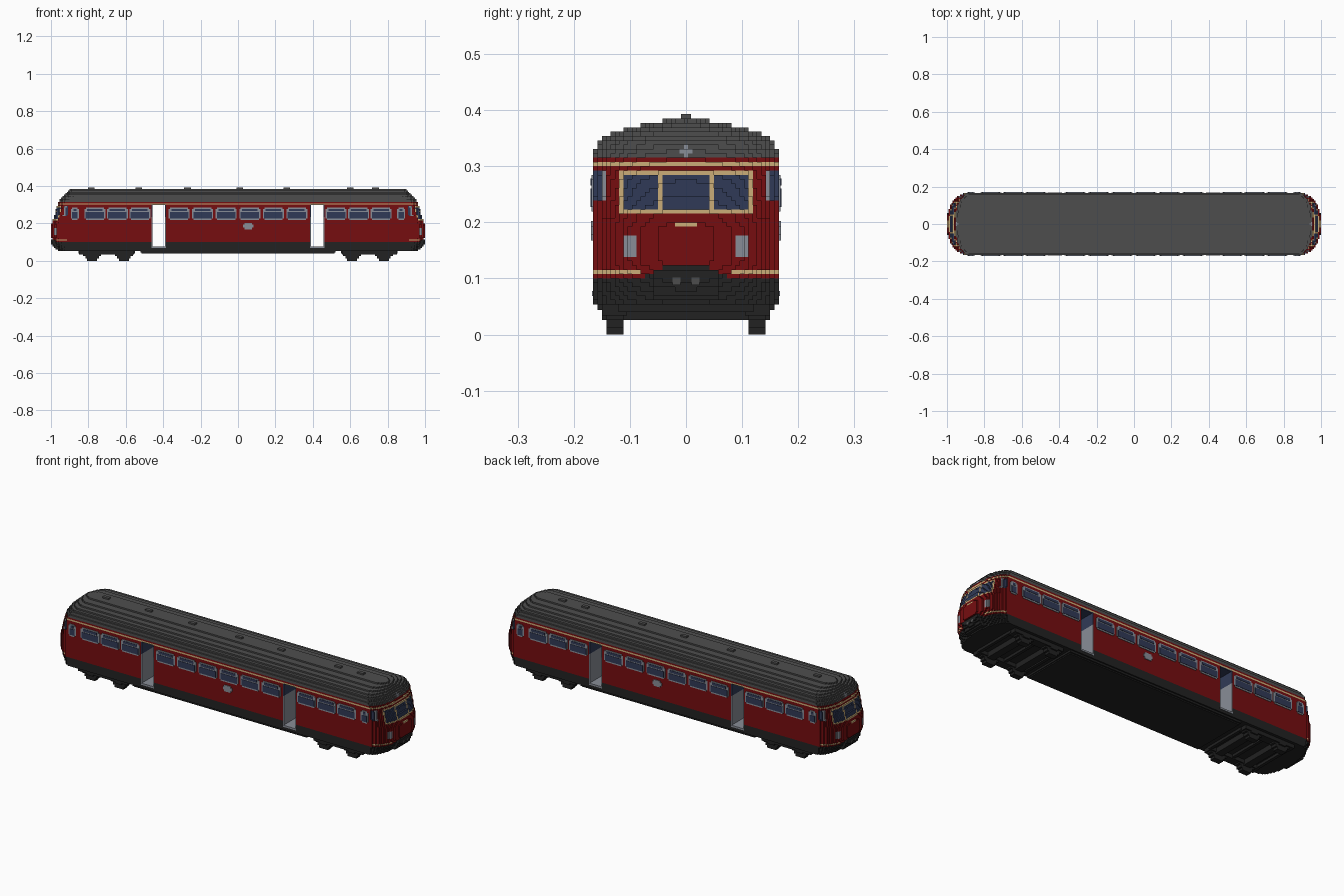
import bpy, bmesh

if "Cube" in bpy.data.objects:
    bpy.data.objects.remove(bpy.data.objects["Cube"])

V = 2 / 260            # brick cell size
SIDE = 21.5 * V        # half width of the car
DOOR_IN, DOOR_OUT = 0.385, 0.462
DOOR_LOW, DOOR_TOP = 10, 39   # door rows


def material(name, rgb):
    m = bpy.data.materials.new(name)
    m.use_nodes = True
    col = (*rgb, 1)
    m.diffuse_color = col
    node = next(n for n in m.node_tree.nodes if n.type == 'BSDF_PRINCIPLED')
    node.inputs["Base Color"].default_value = col
    node.inputs["Roughness"].default_value = 0.7
    return m


RED, BLACK, ROOF, CREAM, GREY, NAVY = range(6)
MATS = [material("dark red", (0.18, 0.004, 0.005)),
        material("black", (0.016, 0.016, 0.016)),
        material("roof grey", (0.076, 0.076, 0.076)),
        material("cream", (0.60, 0.42, 0.19)),
        material("light grey", (0.25, 0.27, 0.31)),
        material("navy glass", (0.030, 0.042, 0.095))]


def add_object(name, bm, mats, mirror=""):
    mesh = bpy.data.meshes.new(name)
    bm.to_mesh(mesh)
    bm.free()
    for m in mats:
        mesh.materials.append(m)
    ob = bpy.data.objects.new(name, mesh)
    bpy.context.scene.collection.objects.link(ob)
    if mirror:
        mod = ob.modifiers.new("mirror", 'MIRROR')
        mod.use_axis = ["x" in mirror, "y" in mirror, False]
        mod.use_mirror_merge = False
    return ob


def boxes(name, colour, items, mirror=""):
    """Boxes given as (x0, x1, y0, y1, z0, z1), joined in one object."""
    bm = bmesh.new()
    for x0, x1, y0, y1, z0, z1 in items:
        verts = bmesh.ops.create_cube(bm, size=1)["verts"]
        for v in verts:
            v.co = (x1 if v.co.x > 0 else x0, y1 if v.co.y > 0 else y0,
                    z1 if v.co.z > 0 else z0)
    return add_object(name, bm, [MATS[colour]], mirror)


# Side outline of the nose (height, reach) and stepped roof half widths by row
NOSE = [(0.05, 0.955), (0.10, 0.985), (0.13, 1.0), (0.19, 1.0), (0.22, 0.99),
        (0.29, 0.968), (0.32, 0.955), (0.345, 0.94), (0.362, 0.92), (0.39, 0.885)]
ROOF_STEPS = {43: 20, 44: 20, 45: 19, 46: 17, 47: 14, 48: 10, 49: 5}
BOTTOM, TOP = 7, 50


def tip(z):
    for (z0, x0), (z1, x1) in zip(NOSE, NOSE[1:]):
        if z <= z1:
            return x0 + (x1 - x0) * max(0, (z - z0) / (z1 - z0))
    return NOSE[-1][1]


def depth(j, k):
    """How far the nose reaches at column j, row k (0 outside the car)."""
    half = ROOF_STEPS.get(k, 21)
    if abs(j) > half or not BOTTOM <= k < TOP:
        return 0
    reach = tip((k + 0.5) * V)
    start = min(0.87, reach - 0.09)
    r = abs(j) / (half + 1)
    x = start + (reach - start) * (1 - r ** 2.3) ** (1 / 2.3)
    if abs(j) <= 7 and 8 <= k <= 14:      # coupler housing
        x = min(x + 2 * V, 1)
    return round(x / V) * V


def row_colour(k):
    if k < 13:
        return BLACK
    return ROOF if k > 40 else CREAM if k == 39 else RED


def nose_colour(j, k):
    a = abs(j)
    if k in (13, 14, 15) and a <= 35 - 2 * k:       # coupler housing
        return BLACK
    if 28 <= k <= 37 and a <= 15:                   # windscreen
        return CREAM if k in (28, 37) or a in (6, 15) else NAVY
    if 31 <= k <= 37 and a >= 19:                   # corner windows
        return GREY if a == 19 else NAVY
    if 18 <= k <= 22 and 12 <= a <= 14:             # headlamps
        return GREY
    if (k == 14 and a >= 11) or (k == 25 and a <= 2):   # trim lines
        return CREAM
    if (k == 42 and a <= 1) or (k in (41, 43) and a == 0):  # roof lamp
        return GREY
    return row_colour(k)


def shell(name, k0, k1, x0):
    """Stepped skin of rows k0 to k1, from x0 to the nose, mirrored."""
    bm = bmesh.new()

    def quad(pts, colour, flip):
        f = bm.faces.new([bm.verts.new(p) for p in (pts[::-1] if flip else pts)])
        f.material_index = colour

    for k in range(k0, k1):
        z0, z1 = k * V, (k + 1) * V
        for j in range(-21, 22):
            d = depth(j, k)
            if not d:
                continue
            y0, y1 = (j - 0.5) * V, (j + 0.5) * V
            quad([(d, y0, z0), (d, y1, z0), (d, y1, z1), (d, y0, z1)],
                 nose_colour(j, k), False)
            for dj, dk in ((1, 0), (-1, 0), (0, 1), (0, -1)):
                e = max(depth(j + dj, k + dk), x0)
                if e >= d - 1e-6:
                    continue
                colour = row_colour(k) if d - e > 0.2 else nose_colour(j, k)
                if dj:
                    y = y1 if dj > 0 else y0
                    quad([(e, y, z0), (e, y, z1), (d, y, z1), (d, y, z0)], colour, dj < 0)
                else:
                    z = z1 if dk > 0 else z0
                    quad([(e, y0, z), (d, y0, z), (d, y1, z), (e, y1, z)], colour, dk < 0)
    bmesh.ops.remove_doubles(bm, verts=bm.verts, dist=1e-5)
    add_object(name, bm, MATS, "x")


# Main shell, split around the door openings
shell("skirt", BOTTOM, DOOR_LOW, 0)
shell("end_bodies", DOOR_LOW, DOOR_TOP, DOOR_OUT)
shell("roof", DOOR_TOP, TOP, 0)
low, sill, top = DOOR_LOW * V, 13 * V, DOOR_TOP * V
boxes("middle_skirt", BLACK, [(-DOOR_IN, DOOR_IN, -SIDE, SIDE, low, sill)])
boxes("middle_body", RED, [(-DOOR_IN, DOOR_IN, -SIDE, SIDE, sill, top)])

# Open doorways: lower and upper lining, step and ceiling
T = 0.004
walls = [(DOOR_IN, DOOR_IN + T), (DOOR_OUT - T, DOOR_OUT)]
boxes("doorway_lining", GREY, [(a, b, -SIDE, SIDE, low, 0.235) for a, b in walls], "x")
boxes("doorway_upper_lining", NAVY, [(a, b, -SIDE, SIDE, 0.235, top) for a, b in walls], "x")
boxes("door_step", GREY, [(DOOR_IN, DOOR_OUT, -SIDE - 0.002, SIDE + 0.002, low - 0.008, low + 0.001)], "x")
boxes("doorway_ceiling", NAVY, [(DOOR_IN, DOOR_OUT, -0.16, 0.16, top - 0.001, top + 0.005)], "x")

# Side windows: rounded frames with a lower pane and a vent pane
frames, panes = [], []
Z0, Z1 = 28.5 * V, 37 * V
for x, w in [(0.063, 0.056), (0.189, 0.056), (0.315, 0.056), (0.525, 0.056),
             (0.645, 0.056), (0.765, 0.056), (0.872, 0.022)]:
    frames += [(x - w, x + w, -SIDE - 0.003, -SIDE, Z0 + V, Z1 - V),
               (x - w + V, x + w - V, -SIDE - 0.003, -SIDE, Z0, Z1)]
    p = w - 0.9 * V
    panes += [(x - p, x + p, -SIDE - 0.005, -SIDE, Z0 + V, Z1 - 3.2 * V),
              (x - p + V, x + p - V, -SIDE - 0.005, -SIDE, Z1 - 2.5 * V, Z1 - 0.8 * V)]
boxes("window_frames", GREY, frames, "xy")
boxes("window_panes", NAVY, panes, "xy")

# Stepped plaque on both sides
boxes("side_plaque", GREY, [(0.055 - w, 0.055 + w, -SIDE - 0.004, -SIDE, 0.185 - h, 0.185 + h)
                            for w, h in ((0.027, 0.008), (0.019, 0.017))], "y")

# Roof vents
boxes("roof_vents", ROOF, [(x - 0.018, x + 0.018, -0.009, 0.009, TOP * V, TOP * V + 0.008)
                           for x in (-0.785, -0.53, -0.27, 0.01, 0.26, 0.60, 0.735)])

# Underframe between the bogies
boxes("underframe", BLACK, [(-0.52, 0.52, -0.158, 0.158, 0.044, BOTTOM * V),
                            (-0.515, 0.515, -0.15, 0.15, 0.038, 0.044)])

# Bogies: side frames, cross beams and stepped wheel covers
bogie = [(0.555, 0.85, 0.105, 0.15, 0.034, BOTTOM * V)]
beams = [(x - 0.02, x + 0.02, -0.15, 0.15, 0.026, BOTTOM * V) for x in (0.61, 0.78)]
beams += [(x - 0.008, x + 0.008, -0.12, 0.12, 0.04, BOTTOM * V) for x in (0.56, 0.695, 0.845)]
for x in (0.61, 0.78):
    for w, z0, z1 in ((0.026, 0, 0.012), (0.036, 0.012, 0.026), (0.048, 0.026, 0.04)):
        bogie.append((x - w, x + w, 0.111, 0.142, z0, z1))
boxes("bogie_sides", BLACK, bogie, "xy")
boxes("bogie_beams", BLACK, beams, "x")

# Coupler sockets on the noses
boxes("coupler_sockets", ROOF, [(0.99, 1.0005, 0.01, 0.024, 0.088, 0.102)], "xy")
